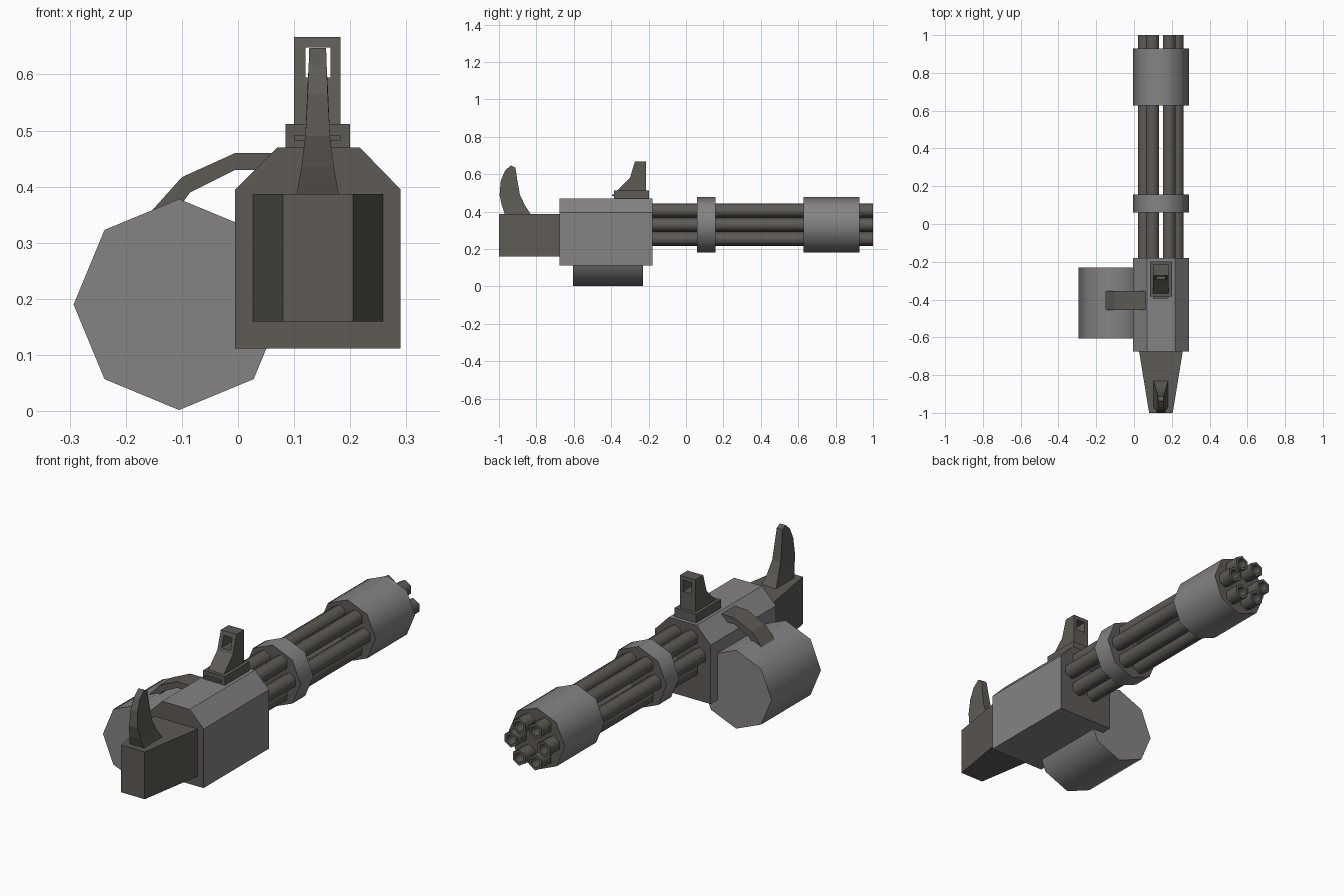
import bpy, bmesh, math

if "Cube" in bpy.data.objects:
    bpy.data.objects.remove(bpy.data.objects["Cube"])

CX, CZ = 0.142, 0.33   # axis of the barrel cluster


def material(name, rgb):
    m = bpy.data.materials.new(name)
    m.diffuse_color = (*rgb, 1)
    m.use_nodes = True
    m.node_tree.nodes["Principled BSDF"].inputs["Base Color"].default_value = m.diffuse_color
    return m


GREY = material("light grey metal", (0.235, 0.225, 0.228))
BROWN = material("dark brown metal", (0.112, 0.102, 0.090))


def loft(name, rings, mats, caps=True, smooth=0, cap_index=0):
    """Bridge rings of equal length and cap both ends."""
    bm = bmesh.new()
    loops = [[bm.verts.new(p) for p in ring] for ring in rings]
    n = len(loops[0])
    for a, b in zip(loops, loops[1:]):
        for i in range(n):
            j = (i + 1) % n
            bm.faces.new((a[i], a[j], b[j], b[i]))
    for end in (loops[0], loops[-1]):
        bm.faces.new(end).material_index = cap_index
    bmesh.ops.recalc_face_normals(bm, faces=bm.faces)
    me = bpy.data.meshes.new(name)
    bm.to_mesh(me)
    bm.free()
    for m in mats:
        me.materials.append(m)
    ob = bpy.data.objects.new(name, me)
    bpy.context.collection.objects.link(ob)
    if smooth:
        bpy.ops.object.select_all(action='DESELECT')
        ob.select_set(True)
        bpy.context.view_layer.objects.active = ob
        bpy.ops.object.shade_smooth_by_angle(angle=math.radians(smooth))
    return ob


def prism_y(name, xz, y0, y1, mats, **kw):
    return loft(name, [[(x, y, z) for x, z in xz] for y in (y0, y1)], mats, **kw)


def prism_x(name, yz, x0, x1, mats):
    return loft(name, [[(x, y, z) for y, z in yz] for x in (x0, x1)], mats)


def circle(cx, cz, r, n, start=0.0):
    return [(cx + r * math.cos(start + math.tau * i / n),
             cz + r * math.sin(start + math.tau * i / n)) for i in range(n)]


def rect(a0, a1, b0, b1):
    return [(a0, b0), (a1, b0), (a1, b1), (a0, b1)]


# Receiver body: grey sides, brown end faces
prism_y("receiver_body", [(-0.005, 0.112), (0.29, 0.112), (0.29, 0.395),
                          (0.217, 0.47), (0.07, 0.47), (-0.005, 0.395)],
        -0.675, -0.18, [GREY, BROWN], cap_index=1)

# Tapered rear block
loft("rear_block", [[(x, y, z) for x, z in rect(x0, x1, 0.16, 0.387)]
                    for y, x0, x1 in ((-1.0, 0.08, 0.205), (-0.675, 0.027, 0.258))], [BROWN])

# Curved rear grip: rear (y, z), front (y, z), half width
grip = [(-0.968, 0.385, -0.83, 0.385, 0.038), (-0.985, 0.435, -0.862, 0.435, 0.029),
        (-0.997, 0.49, -0.888, 0.49, 0.022), (-0.99, 0.565, -0.904, 0.58, 0.018),
        (-0.968, 0.618, -0.909, 0.615, 0.016), (-0.936, 0.647, -0.912, 0.634, 0.015)]
loft("rear_grip", [[(CX - w, y0, z0), (CX + w, y0, z0), (CX + w, y1, z1), (CX - w, y1, z1)]
                   for y0, z0, y1, z1, w in grip], [BROWN])

# Ammunition drum and its feed arm
prism_y("ammo_drum", circle(-0.105, 0.19, 0.188, 8), -0.605, -0.23, [GREY], smooth=50)
outer = [(0.08, 0.46), (-0.005, 0.46), (-0.10, 0.417), (-0.16, 0.35)]
inner = [(0.05, 0.43), (-0.005, 0.43), (-0.085, 0.39), (-0.115, 0.35)]
prism_y("feed_arm", outer + inner[::-1], -0.455, -0.355, [BROWN])

# Sight: base plate, small lip, slanted post with a window
prism_x("sight_base", rect(-0.385, -0.198, 0.465, 0.512), 0.085, 0.2, [BROWN])
prism_x("sight_lip", rect(-0.395, -0.38, 0.482, 0.491), 0.10, 0.183, [BROWN])
prism_x("sight_post", [(-0.37, 0.51), (-0.214, 0.51), (-0.214, 0.595),
                       (-0.295, 0.595), (-0.30, 0.58)], 0.10, 0.183, [BROWN])
for side, x0, x1 in (("left", 0.10, 0.12), ("right", 0.165, 0.183)):
    prism_x("sight_window_" + side, [(-0.295, 0.595), (-0.214, 0.595),
                                     (-0.214, 0.648), (-0.279, 0.648)], x0, x1, [BROWN])
prism_x("sight_top", [(-0.279, 0.648), (-0.214, 0.648), (-0.214, 0.667), (-0.273, 0.667)],
        0.10, 0.183, [BROWN])

# Six hollow hexagonal barrels
for i in range(6):
    a = math.tau * i / 6
    x, z = CX + 0.087 * math.cos(a), CZ + 0.087 * math.sin(a)
    rings = [[(px, y, pz) for px, pz in circle(x, z, r, 6, math.pi / 6)]
             for r, y in ((0.038, -0.19), (0.038, 1.0), (0.024, 1.0), (0.024, 0.9))]
    loft(f"barrel_{i + 1}", rings, [BROWN], smooth=65)

# Barrel clamps: grey rims, brown end faces
for name, y0, y1 in (("middle_clamp", 0.06, 0.157), ("muzzle_clamp", 0.628, 0.928)):
    prism_y(name, circle(CX, CZ, 0.148, 8), y0, y1, [GREY, BROWN], cap_index=1, smooth=50)
